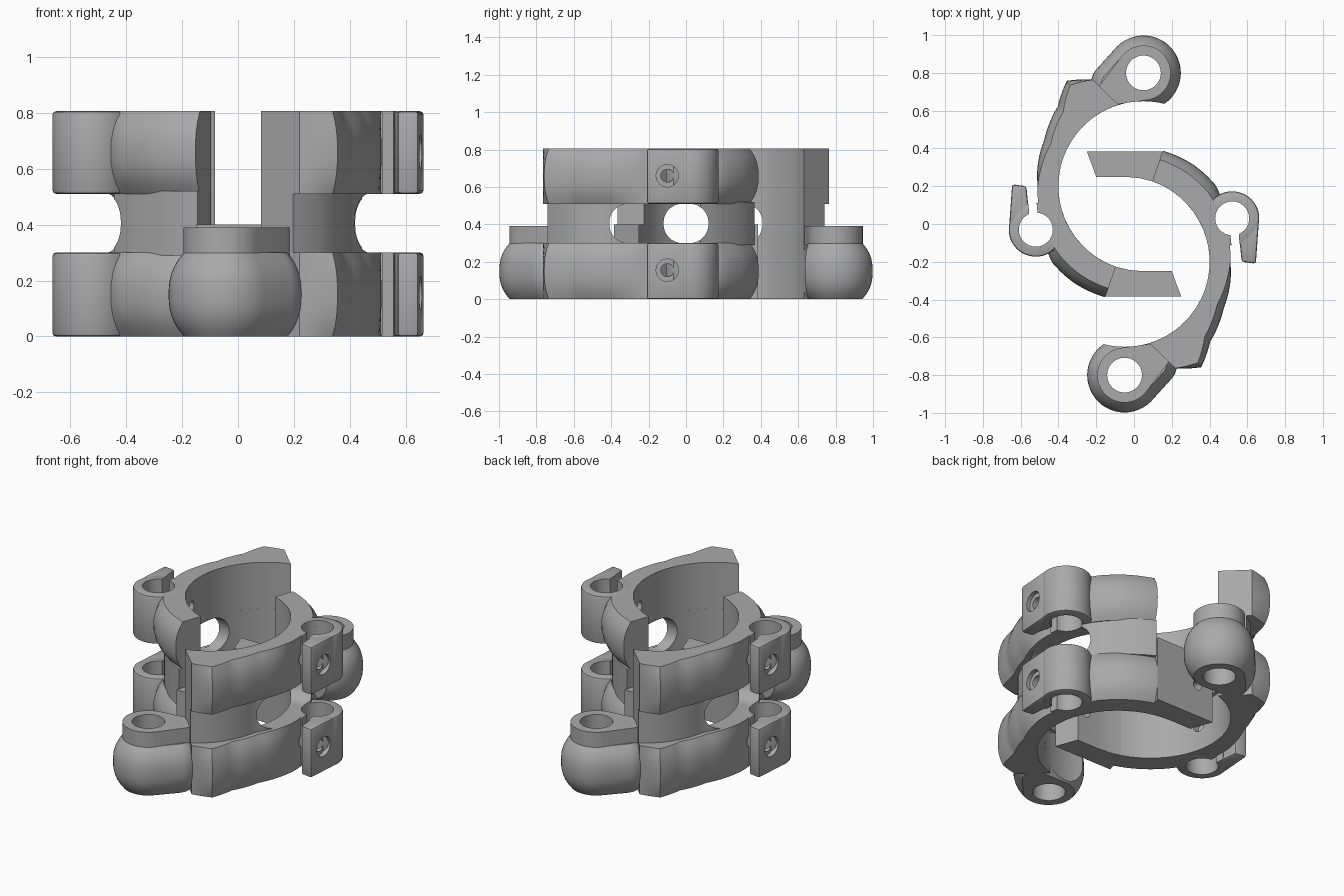
import bpy, bmesh
from math import sin, cos, pi, radians

if "Cube" in bpy.data.objects:
    bpy.data.objects.remove(bpy.data.objects["Cube"], do_unlink=True)

grey = bpy.data.materials.new("matte grey")
grey.use_nodes = True
grey.diffuse_color = (0.4, 0.4, 0.4, 1)
grey.node_tree.nodes["Principled BSDF"].inputs["Base Color"].default_value = (0.4, 0.4, 0.4, 1)

CX, CY, R = -0.05, -0.2, 0.45      # bore of one half
BOSS = (-0.05, -0.8)
CLAMP = (0.52, 0.03)
LOW, HIGH = (0.0, 0.3), (0.51, 0.805)


def finish(name, bm):
    bmesh.ops.recalc_face_normals(bm, faces=bm.faces)
    mesh = bpy.data.meshes.new(name)
    bm.to_mesh(mesh)
    bm.free()
    mesh.materials.append(grey)
    ob = bpy.data.objects.new(name, mesh)
    bpy.context.collection.objects.link(ob)
    return ob


def circle(c, r, n=48):
    return [(c[0] + r * cos(2 * pi * i / n), c[1] + r * sin(2 * pi * i / n)) for i in range(n)]


def prism(name, pts, a, b, axis="z"):
    """Extrude a flat outline from a to b along an axis."""
    place = {"x": lambda u, v, w: (w, u, v), "y": lambda u, v, w: (u, w, v),
             "z": lambda u, v, w: (u, v, w)}[axis]
    bm = bmesh.new()
    lo, hi = [[bm.verts.new(place(u, v, w)) for u, v in pts] for w in (a, b)]
    bm.faces.new(lo)
    bm.faces.new(hi)
    for i in range(len(pts)):
        j = (i + 1) % len(pts)
        bm.faces.new((lo[i], lo[j], hi[j], hi[i]))
    return finish(name, bm)


def hull(name, rings):
    """Convex hull of level circles given as (centre, radius, z)."""
    bm = bmesh.new()
    for c, r, z in rings:
        for x, y in circle(c, r):
            bm.verts.new((x, y, z))
    res = bmesh.ops.convex_hull(bm, input=bm.verts)
    bmesh.ops.delete(bm, geom=[v for v in bm.verts if not v.link_faces], context="VERTS")
    return finish(name, bm)


def polar(deg, r):
    return CX + r * cos(radians(deg)), CY + r * sin(radians(deg))


def resample(keys, sub=5):
    """Smoothly fill in (inner angle, outer angle, outer radius, bulge) keys."""
    out = []
    for k, n in zip(keys, keys[1:]):
        out += [[p + (q - p) * i / sub for p, q in zip(k, n)] for i in range(sub)]
    return out + [keys[-1]]


def loft(name, keys, z0, z1, levels=8):
    """Curved wall whose outer face bulges at mid height."""
    bm = bmesh.new()
    rings = []
    for ia, oa, ro, bulge in resample(keys):
        ring = [(*polar(ia, R), z0), (*polar(ia, R), z1)]
        for i in range(levels, -1, -1):
            t = i / levels
            ring.append((*polar(oa, ro - bulge * abs(2 * t - 1) ** 2.5), z0 + (z1 - z0) * t))
        rings.append([bm.verts.new(p) for p in ring])
    n = len(rings[0])
    for a, b in zip(rings, rings[1:]):
        for i in range(n):
            j = (i + 1) % n
            bm.faces.new((a[i], a[j], b[j], b[i]))
    bm.faces.new(rings[0])
    bm.faces.new(rings[-1])
    return finish(name, bm)


# Cutters: bore, pivot hole, clamp hole, clamp gap, side window, screws
bore = prism("bore_cutter", circle((CX, CY), R, 96), -1, 2)
pivot_hole = prism("pivot_hole_cutter", circle(BOSS, 0.092), -1, 2)
rod_hole = prism("rod_hole_cutter", circle(CLAMP, 0.09), -1, 2)
gap = prism("gap_cutter", [(0.505, 0), (0.55, 0), (0.572, -0.26), (0.53, -0.26)], -1, 2)
corners = [((0.02, 0.41), 0), ((-0.31, 0.41), 90), ((-0.31, 0.4), 180), ((0.02, 0.4), 270)]
outline = [(c[0] + 0.1 * cos(radians(s + d)), c[1] + 0.1 * sin(radians(s + d)))
           for c, s in corners for d in range(0, 91, 10)]
window = prism("window_cutter", outline, 0.2, 1, "x")
screws = []
for z in (0.155, 0.66):
    screws.append(prism("screw_cutter", circle((-0.1, z), 0.035, 24), 0.3, 1, "x"))
    screws.append(prism("screw_head_cutter", circle((-0.1, z), 0.06, 24), 0.625, 1, "x"))
pin = prism("pin_cutter", circle((-0.14, 0.2), 0.03, 24), 0.1, 1, "y")
cutters = [bore, pivot_hole, rod_hole, gap, window, pin] + screws
parts = []


def add(ob, *cuts):
    for c in cuts:
        mod = ob.modifiers.new("cut", "BOOLEAN")
        mod.object, mod.operation, mod.solver = c, "DIFFERENCE", "EXACT"
    parts.append(ob)


# Curved bands: back pad, side, front arm ending in a slanted tip
band = [(71, 71, 0.622, 0.05), (55, 55, 0.63, 0.055), (40, 40, 0.63, 0.055),
        (28, 28, 0.6, 0.03), (20, 20, 0.57, 0), (0, 0, 0.56, 0), (-10, -10, 0.57, 0.02),
        (-25, -25, 0.58, 0.04), (-43, -43, 0.62, 0.04), (-54, -54, 0.69, 0.03),
        (-73, -64.5, 0.625, 0)]
for label, (z0, z1) in (("lower", LOW), ("upper", HIGH)):
    add(loft(label + "_band", band, z0, z1), rod_hole, gap, *screws)
    # Split clamp with a screw tab
    ring = prism(label + "_clamp_ring", circle(CLAMP, 0.143), z0, z1)
    tab = prism(label + "_clamp_tab", [(0.55, 0), (0.66, 0), (0.645, -0.21), (0.57, -0.2)], z0, z1)
    for ob in (ring, tab):
        bev = ob.modifiers.new("soft_edge", "BEVEL")
        bev.width, bev.segments, bev.limit_method = 0.012, 2, "ANGLE"
    add(ring, rod_hole, gap, bore)
    add(tab, rod_hole, gap, *screws)

# Middle wall joining the two bands
wall = [(71, 71, 0.6, 0), (50, 50, 0.575, 0), (15, 15, 0.56, 0), (-10, -10, 0.53, 0),
        (-25, -25, 0.51, 0), (-50, -50, 0.57, 0), (-73, -65.5, 0.595, 0)]
add(loft("middle_wall", wall, LOW[1] - 0.01, HIGH[0] + 0.01), window, rod_hole)

# Low flat plate
add(prism("flat_plate", [(-0.25, 0.385), (0.15, 0.385), (0.1, 0.225), (0.03, 0.243),
                         (-0.05, 0.25), (-0.2, 0.25)], 0, 0.4), pin)

# Pivot boss: bulging foot and flat flange
foot = []
for i in range(13):
    z = 0.3 * i / 12
    drop = 0.055 * abs(i / 6 - 1) ** 2.5
    foot += [(BOSS, 0.198 - drop, z), ((0.1, -0.735), 0.13 - drop, z)]
add(hull("pivot_foot", foot), bore, pivot_hole)
add(hull("pivot_flange", [(c, r, z) for z in (0.29, 0.39)
                          for c, r in ((BOSS, 0.145), ((0.12, -0.7), 0.07))]), bore, pivot_hole)

# Bake the cuts, then make the second half by a half turn
bpy.context.view_layer.update()
graph = bpy.context.evaluated_depsgraph_get()
baked = [bpy.data.meshes.new_from_object(ob.evaluated_get(graph)) for ob in parts]
halves = []
for ob, mesh in zip(parts, baked):
    ob.modifiers.clear()
    ob.data = mesh
    twin = bpy.data.objects.new("left_" + ob.name, mesh.copy())
    ob.name = "right_" + ob.name
    twin.name = ob.name.replace("right_", "opposite_", 1)
    twin.rotation_euler.z = pi
    bpy.context.collection.objects.link(twin)
    halves += [ob, twin]
for c in cutters:
    bpy.data.objects.remove(c, do_unlink=True)

bpy.ops.object.select_all(action="DESELECT")
for ob in halves:
    ob.select_set(True)
bpy.context.view_layer.objects.active = halves[0]
bpy.ops.object.shade_smooth_by_angle(angle=radians(30))
